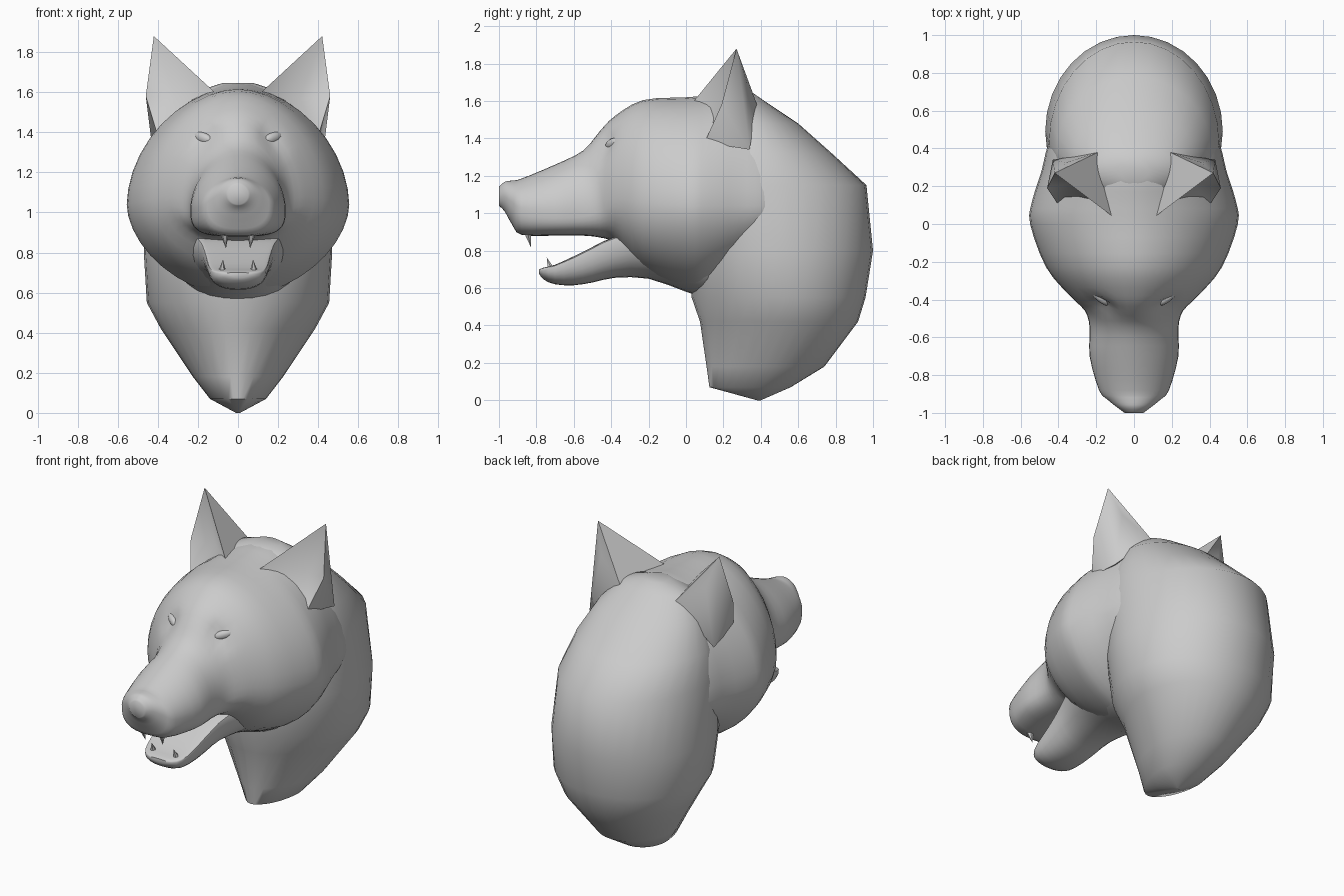
import bpy, bmesh, math
from mathutils import Vector

if "Cube" in bpy.data.objects:
    bpy.data.objects.remove(bpy.data.objects["Cube"])


def finish(name, bm, angle=40):
    bmesh.ops.recalc_face_normals(bm, faces=bm.faces[:])
    me = bpy.data.meshes.new(name)
    bm.to_mesh(me)
    bm.free()
    ob = bpy.data.objects.new(name, me)
    bpy.context.collection.objects.link(ob)
    bpy.ops.object.select_all(action='DESELECT')
    ob.select_set(True)
    bpy.context.view_layer.objects.active = ob
    bpy.ops.object.shade_smooth_by_angle(angle=math.radians(angle))
    return ob


def smooth_rows(rows, steps):
    # Catmull-Rom interpolation of the section table
    out = []
    for i in range(len(rows) - 1):
        p0, p1 = rows[max(i - 1, 0)], rows[i]
        p2, p3 = rows[i + 1], rows[min(i + 2, len(rows) - 1)]
        for s in range(steps):
            t = s / steps
            out.append([0.5 * (2 * b + (c - a) * t + (2 * a - 5 * b + 4 * c - d) * t * t
                               + (3 * b - a - 3 * c + d) * t ** 3)
                        for a, b, c, d in zip(p0, p1, p2, p3)])
    return out + [list(rows[-1])]


def loft(rows, axis, e_hi=1.0, steps=2, n=32):
    # each row: station, low, high, half width, widest level, low-side exponent
    bm = bmesh.new()
    rings = []
    for a, lo, hi, hw, mid, e_lo in smooth_rows(rows, steps):
        ring = []
        for k in range(n):
            c, s = math.cos(2 * math.pi * k / n), math.sin(2 * math.pi * k / n)
            e = e_hi if s > 0 else e_lo
            x = math.copysign(abs(c) ** e, c) * hw
            v = mid + abs(s) ** e * ((hi - mid) if s > 0 else (lo - mid))
            ring.append(bm.verts.new((x, a, v) if axis == 'y' else (x, v, a)))
        rings.append(ring)
    for r, q in zip(rings, rings[1:]):
        for k in range(n):
            bm.faces.new((r[k], r[(k + 1) % n], q[(k + 1) % n], q[k]))
    bm.faces.new(rings[0])
    bm.faces.new(rings[-1])
    return bm


# Skull and upper muzzle
head = loft([
    (-1.00, 1.04, 1.14, .05, 1.09, 1),
    (-.97, 1.01, 1.168, .09, 1.09, .9),
    (-.93, .94, 1.175, .14, 1.06, .8),
    (-.88, .885, 1.185, .185, 1.03, .7),
    (-.70, .88, 1.26, .235, 1.02, .6),
    (-.55, .88, 1.335, .235, 1.03, .6),
    (-.46, .87, 1.44, .26, 1.06, .7),
    (-.38, .84, 1.52, .34, 1.08, .9),
    (-.23, .69, 1.605, .465, 1.06, 1),
    (0, .59, 1.62, .55, 1.04, 1.12),
    (.12, .59, 1.63, .54, 1.04, 1.1),
    (.28, .68, 1.645, .49, 1.04, 1.05),
    (.42, .78, 1.59, .455, 1.04, 1),
    (.60, .88, 1.42, .38, 1.04, 1)], 'y', e_hi=1.08, steps=3, n=40)
# Eye sockets pressed in
for sx in (-1, 1):
    for v in head.verts:
        d = (v.co - Vector((.17 * sx, -.44, 1.375))).length
        v.co += Vector((-.3 * sx, .9, 0)) * .035 * math.exp(-(d / .065) ** 2)
finish("head", head, 60)

# Lower jaw with a flat mouth floor
finish("lower_jaw", loft([
    (-.785, .675, .70, .06, .69, 1),
    (-.76, .645, .71, .11, .695, .9),
    (-.70, .62, .725, .14, .715, .8),
    (-.60, .615, .77, .155, .755, .8),
    (-.50, .63, .82, .17, .805, .8),
    (-.38, .655, .875, .20, .86, .85),
    (-.20, .65, .90, .28, .88, 1),
    (0, .58, .92, .36, .90, 1),
    (.12, .54, .92, .36, .90, 1)], 'y', e_hi=.5))

# Neck, lofted upwards from its pointed base, widest towards the back
finish("neck", loft([
    (0, .38, .40, .01, .39, 1),
    (.07, .125, .56, .14, .40, 1.1),
    (.18, .11, .74, .225, .47, 1.1),
    (.42, .075, .92, .385, .54, 1.08),
    (.55, .03, .96, .455, .53, 1.05),
    (.80, .02, 1.0, .47, .49, 1),
    (1.15, .05, .965, .45, .43, .95),
    (1.32, .08, .78, .41, .38, 1),
    (1.48, .10, .60, .33, .33, 1),
    (1.60, .14, .42, .22, .28, 1),
    (1.645, .22, .355, .08, .30, 1)], 'z', steps=1), 60)

# Nose pad, standing slightly proud of the muzzle
bm = bmesh.new()
bmesh.ops.create_uvsphere(bm, u_segments=16, v_segments=10, radius=1)
for v in bm.verts:
    v.co = Vector((v.co.x * .085, -.945 + v.co.y * .055, 1.095 + v.co.z * .07))
finish("nose", bm)


# Ears: pointed shells with a hollow front, rooted in the skull
def ear(side, name):
    pts = dict(T=(.42, .27, 1.88), I=(.10, .03, 1.585), O=(.46, .19, 1.58), L=(.40, .10, 1.38),
               B=(.19, .38, 1.58), C=(.43, .34, 1.34), K=(.31, .22, 1.57), M=(.36, .325, 1.70))
    bm = bmesh.new()
    v = {k: bm.verts.new((p[0] * side, p[1], p[2])) for k, p in pts.items()}
    for f in ("TIK", "TKO", "ILK", "KLO", "TBI", "TMB", "MCB", "TCM", "TOC", "OLC", "ICL", "IBC"):
        bm.faces.new([v[k] for k in f])
    finish(name, bm, 75)


# Eyes and fangs
def eye(side, name):
    bm = bmesh.new()
    bmesh.ops.create_uvsphere(bm, u_segments=12, v_segments=8, radius=1)
    for v in bm.verts:
        x, y, z = v.co
        v.co = (side * (.175 + x * .05), -.39 + x * .03 + y * .03, 1.37 + z * .03 + x * .012)
    finish(name, bm)


def fang(base, tip, r, name):
    bm = bmesh.new()
    t = bm.verts.new(tip)
    ring = [bm.verts.new((base[0] + r * math.cos(a), base[1] + r * math.sin(a), base[2]))
            for a in [i * math.pi / 3 for i in range(6)]]
    for i in range(6):
        bm.faces.new((ring[i], ring[(i + 1) % 6], t))
    bm.faces.new(ring)
    finish(name, bm)


for s, tag in ((-1, "left"), (1, "right")):
    ear(s, "ear_" + tag)
    eye(s, "eye_" + tag)
    fang((.07 * s, -.85, .91), (.06 * s, -.83, .82), .026, "upper_fang_" + tag)
    fang((.08 * s, -.72, .70), (.075 * s, -.745, .765), .022, "lower_fang_" + tag)
